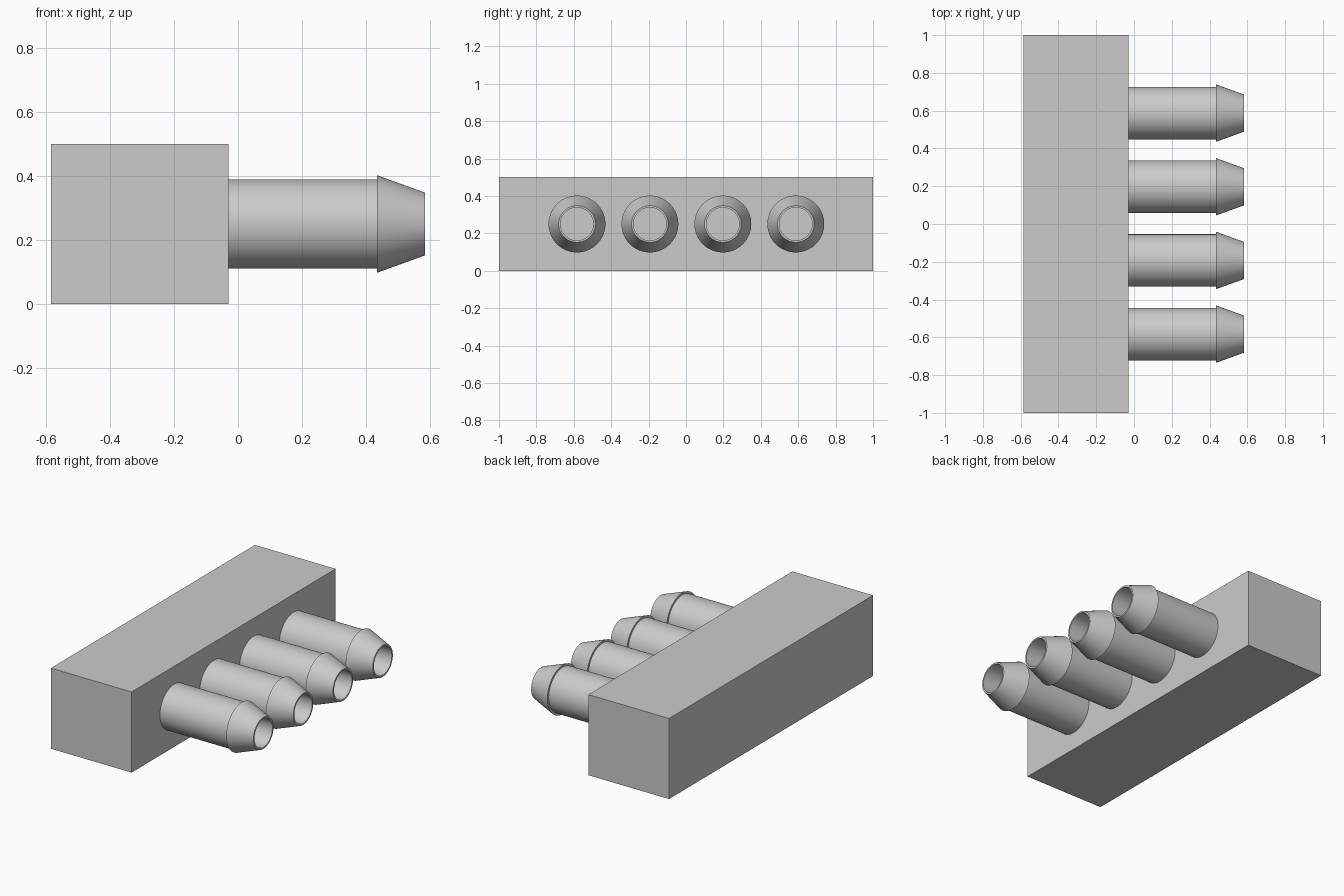
import bpy
import bmesh
from math import cos, sin, tau, radians

cube = bpy.data.objects.get("Cube")
if cube:
    bpy.data.objects.remove(cube, do_unlink=True)

grey = bpy.data.materials.new("plain_grey")
grey.use_nodes = True
colour = (0.6, 0.6, 0.6, 1)
grey.diffuse_color = colour
grey.node_tree.nodes["Principled BSDF"].inputs["Base Color"].default_value = colour

BLOCK_LEFT, BLOCK_RIGHT, HEIGHT = -0.584, -0.03, 0.5
SEGMENTS = 64


def add_object(name, bm):
    bmesh.ops.recalc_face_normals(bm, faces=bm.faces[:])
    mesh = bpy.data.meshes.new(name)
    bm.to_mesh(mesh)
    bm.free()
    mesh.materials.append(grey)
    obj = bpy.data.objects.new(name, mesh)
    bpy.context.collection.objects.link(obj)
    return obj


# Manifold block
bm = bmesh.new()
bmesh.ops.create_cube(bm, size=1)
bmesh.ops.scale(bm, vec=(BLOCK_RIGHT - BLOCK_LEFT, 2, HEIGHT), verts=bm.verts)
bmesh.ops.translate(bm, vec=((BLOCK_LEFT + BLOCK_RIGHT) / 2, 0, HEIGHT / 2), verts=bm.verts)
add_object("manifold_block", bm)

# Hollow barbed nozzle, turned about the x axis: (x, radius)
profile = [(BLOCK_RIGHT, 0.139), (0.434, 0.139), (0.434, 0.152),
           (0.583, 0.098), (0.583, 0.088), (BLOCK_RIGHT, 0.088)]


def add_nozzle(name, y):
    bm = bmesh.new()
    rings = []
    for x, r in profile:
        rings.append([bm.verts.new((x, y + r * cos(tau * i / SEGMENTS),
                                    HEIGHT / 2 + r * sin(tau * i / SEGMENTS)))
                      for i in range(SEGMENTS)])
    for a, b in zip(rings, rings[1:]):
        for i in range(SEGMENTS):
            j = (i + 1) % SEGMENTS
            bm.faces.new((a[i], a[j], b[j], b[i]))
    obj = add_object(name, bm)
    bpy.ops.object.select_all(action="DESELECT")
    obj.select_set(True)
    bpy.context.view_layer.objects.active = obj
    bpy.ops.object.shade_smooth_by_angle(angle=radians(15))


# Row of four evenly spaced nozzles
for n in range(4):
    add_nozzle(f"barbed_nozzle_{n + 1}", (n - 1.5) * 0.39 + 0.002)
